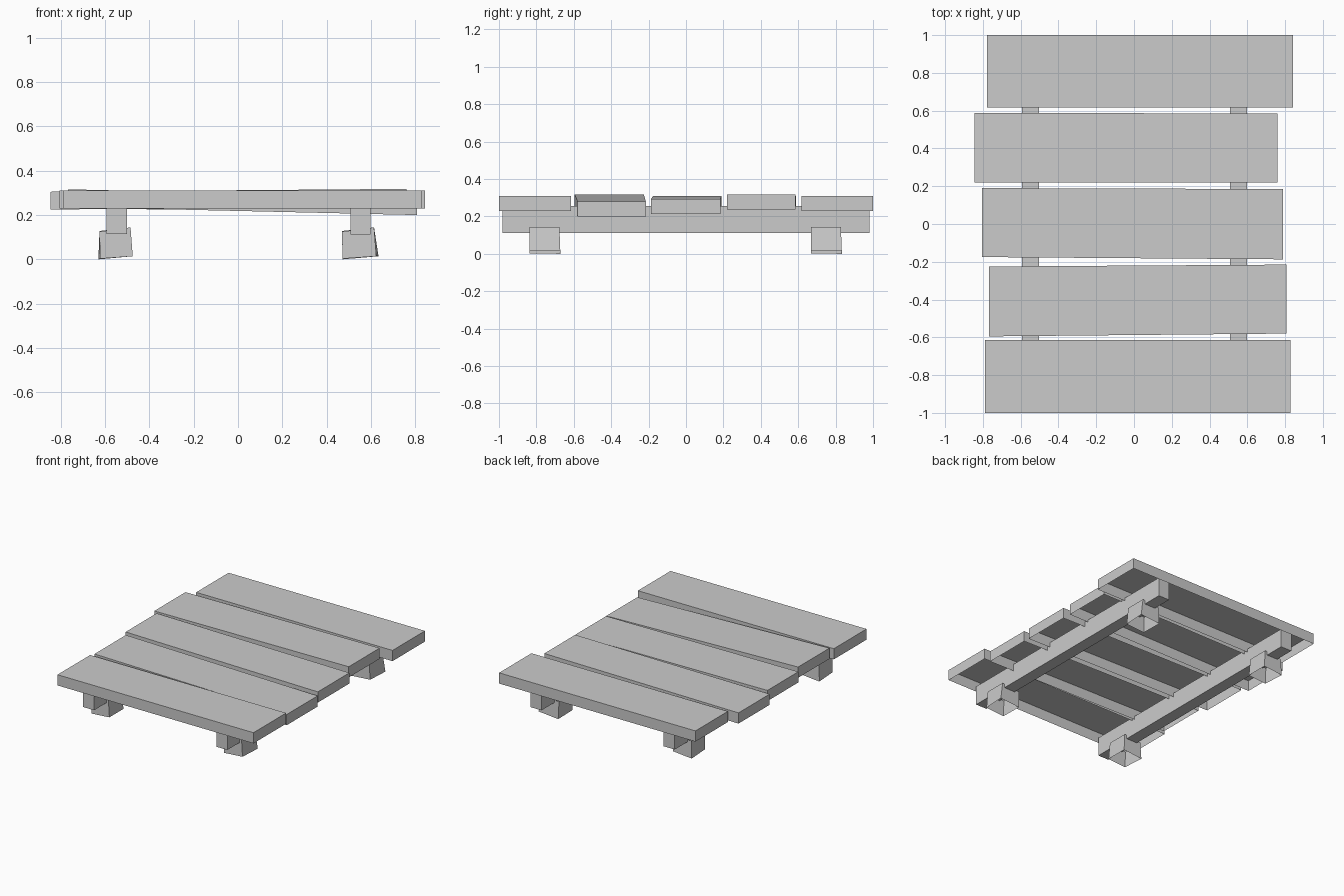
import bpy

if "Cube" in bpy.data.objects:
    bpy.data.objects.remove(bpy.data.objects["Cube"])

wood = bpy.data.materials.new("plain_grey")
wood.diffuse_color = (0.6, 0.6, 0.6, 1)
wood.use_nodes = True
wood.node_tree.nodes["Principled BSDF"].inputs["Base Color"].default_value = wood.diffuse_color

SIDES = [(0, 1, 5, 4), (1, 2, 6, 5), (2, 3, 7, 6), (3, 0, 4, 7)]
UNDER, OVER = (3, 2, 1, 0), (4, 5, 6, 7)


def block(name, bottom, top, caps):
    """Block from two counter-clockwise rings of four corners, plus chosen caps."""
    mesh = bpy.data.meshes.new(name)
    mesh.from_pydata(bottom + top, [], SIDES + caps)
    mesh.materials.append(wood)
    obj = bpy.data.objects.new(name, mesh)
    bpy.context.collection.objects.link(obj)
    return obj


def plank(name, left, right, thick=0.08):
    """Each end is (x, y front, y back, underside z); the underside is open."""
    (xl, fl, bl, zl), (xr, fr, br, zr) = left, right
    ring = [(xl, fl, zl), (xr, fr, zr), (xr, br, zr), (xl, bl, zl)]
    block(name, ring, [(x, y, z + thick) for x, y, z in ring], [OVER])


# Deck planks, front to back, the middle ones slightly crooked
planks = [
    ((-0.79, -1.00, -0.615, 0.23), (0.828, -1.00, -0.615, 0.23)),
    ((-0.768, -0.595, -0.225, 0.236), (0.808, -0.58, -0.215, 0.20)),
    ((-0.805, -0.175, 0.19, 0.230), (0.79, -0.187, 0.185, 0.214)),
    ((-0.845, 0.22, 0.588, 0.225), (0.76, 0.22, 0.585, 0.238)),
    ((-0.778, 0.618, 1.00, 0.23), (0.843, 0.618, 1.00, 0.23)),
]
for i, (left, right) in enumerate(planks):
    plank(f"deck_plank_{i + 1}", left, right)

# Two beams running under the deck
for name, x0, x1, z0 in (("left_beam", -0.593, -0.502, 0.114),
                         ("right_beam", 0.507, 0.598, 0.112)):
    ring = [(x0, -0.98), (x1, -0.98), (x1, 0.98), (x0, 0.98)]
    block(name, [(x, y, z0) for x, y in ring],
          [(x, y, 0.255) for x, y in ring], [UNDER, OVER])

# Four slightly skewed feet, open sleeves around the beams
for side, x0, x1 in (("left", -0.622, -0.475), ("right", 0.472, 0.624)):
    for end, yc in (("front", -0.755), ("back", 0.75)):
        y0, y1 = yc - 0.083, yc + 0.083
        dl, dr = (-0.008, 0.0) if side == "left" else (0.0, 0.01)
        bottom = [(x0, y0, 0.003), (x1, y0, 0.014),
                  (x1 + dr, y1, 0.014), (x0 + dl, y1, 0.0)]
        top = [(x0 - 0.003, y0 + 0.002, 0.125), (x1 - 0.01, y0 + 0.002, 0.144),
               (x1 - 0.01, y1 - 0.005, 0.144), (x0 - 0.003, y1 - 0.005, 0.128)]
        block(f"{end}_{side}_foot", bottom, top, [])
